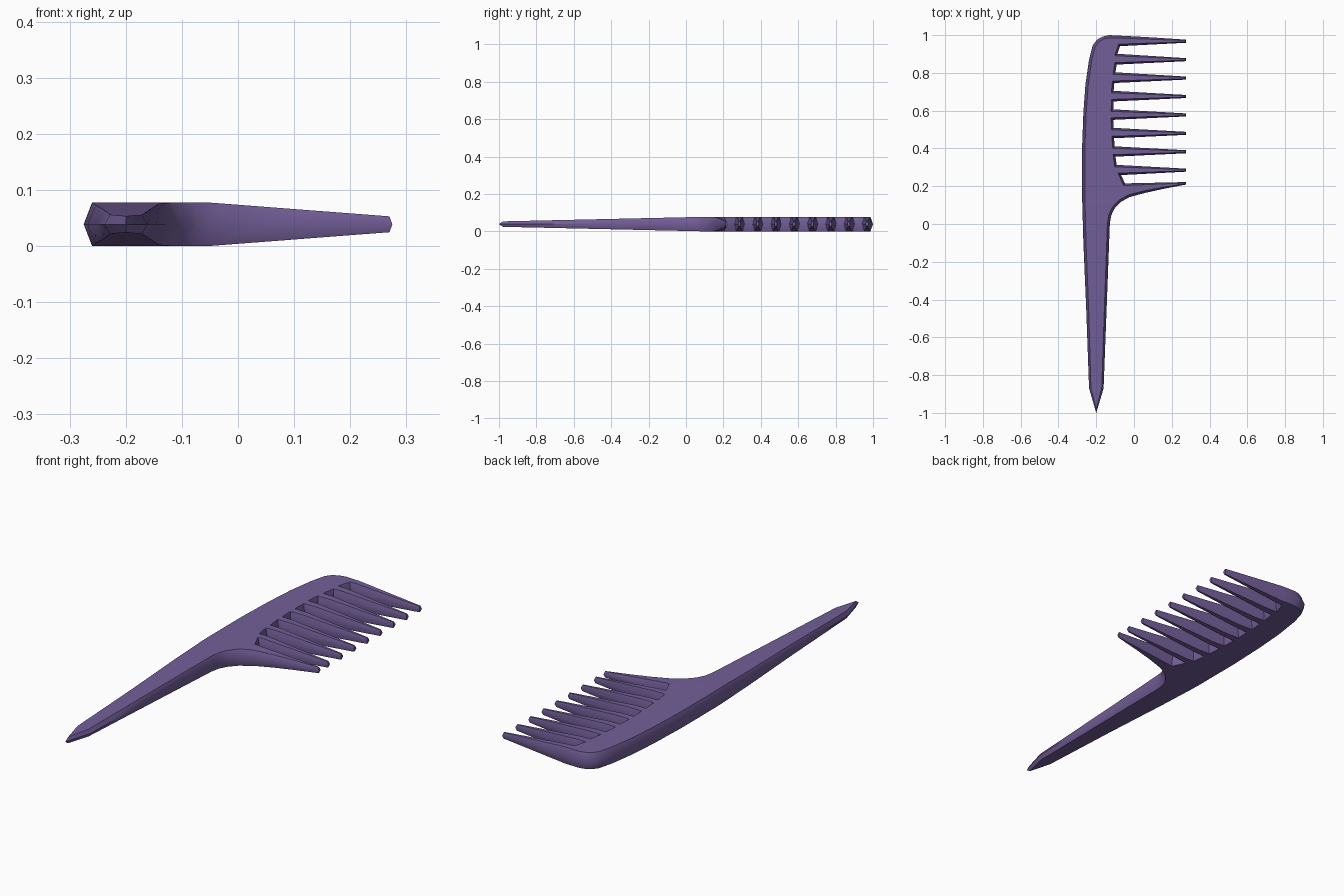
import bpy, bmesh
from mathutils import Vector

if "Cube" in bpy.data.objects:
    bpy.data.objects.remove(bpy.data.objects["Cube"])

TIP_X = 0.275          # x of all tooth tips
MID_Z, HALF = 0.039, 0.039

# --- outline of the widest (middle) layer: (x, y, bevel inset), counter-clockwise
outline = [(-0.20, -1.0, 0.006), (-0.161, -0.87, 0.010), (-0.145, -0.45, 0.012),
           (-0.128, 0.0, 0.013), (-0.121, 0.045, 0.013), (-0.103, 0.082, 0.013),
           (-0.073, 0.115, 0.013), (-0.025, 0.142, 0.013), (0.06, 0.165, 0.012),
           (0.16, 0.187, 0.009), (TIP_X, 0.209, 0.005)]

# gaps between teeth, bottom to top: x of the lower and upper root corner
gap_roots = [(-0.048, -0.068), (-0.092, -0.098), (-0.102, -0.106), (-0.108, -0.110),
             (-0.110, -0.108), (-0.108, -0.104), (-0.098, -0.092), (-0.087, -0.074)]
PITCH = 0.0975
for k, (lower_x, upper_x) in enumerate(gap_roots):
    tip_y = 0.285 + PITCH * k                       # centre of the tooth above this gap
    below_y = 0.222 if k == 0 else tip_y - PITCH + 0.008
    outline += [(TIP_X, below_y, 0.005), (lower_x, 0.215 + 0.098 * k, 0.011),
                (upper_x, 0.259 + PITCH * k, 0.011), (TIP_X, tip_y - 0.008, 0.005)]

# rounded top end and curved spine back down to the handle tip
outline += [(TIP_X, 0.976, 0.005), (0.06, 0.99, 0.011), (-0.13, 1.0, 0.014),
            (-0.165, 0.993, 0.015), (-0.197, 0.975, 0.015), (-0.219, 0.945, 0.015),
            (-0.238, 0.87, 0.015), (-0.257, 0.74, 0.015), (-0.268, 0.59, 0.015),
            (-0.275, 0.40, 0.015), (-0.275, 0.15, 0.015), (-0.268, -0.1, 0.014),
            (-0.253, -0.45, 0.013), (-0.238, -0.87, 0.010)]


def inset(points):
    """Mitred inward offset of the outline, giving the edge of the flat faces."""
    result = []
    n = len(points)
    for i, (x, y, d) in enumerate(points):
        p = Vector((x, y))
        a = (p - Vector(points[i - 1][:2])).normalized()
        b = (Vector(points[(i + 1) % n][:2]) - p).normalized()
        na, nb = Vector((-a.y, a.x)), Vector((-b.y, b.x))
        result.append(p + (na + nb) * d / max(0.12, 1 + na.dot(nb)))
    return result


def half_thickness(x, y):
    """Full in the body, thinning toward the tooth tips and the handle tip."""
    along_tooth = HALF - 0.0245 * max(0, x + 0.055) / 0.32
    along_handle = HALF - 0.0245 * max(0, 0.105 - y) / 1.09
    return min(along_tooth, along_handle)


# --- comb: flat top and bottom faces joined by a ridged edge
bm = bmesh.new()
inner = inset(outline)
mid = [bm.verts.new((x, y, 0)) for x, y, _ in outline]
top = [bm.verts.new((p.x, p.y, 1)) for p in inner]
bottom = [bm.verts.new((p.x, p.y, -1)) for p in inner]
bm.faces.new(top)
bm.faces.new(bottom[::-1])
for i in range(len(mid)):
    j = (i + 1) % len(mid)
    bm.faces.new((mid[i], mid[j], top[j], top[i]))
    bm.faces.new((bottom[i], bottom[j], mid[j], mid[i]))

# crease lines where the taper of teeth and handle starts
for co, no in (((-0.055, 0, 0), (1, 0, 0)), ((0, 0.105, 0), (0, 1, 0))):
    bmesh.ops.bisect_plane(bm, geom=bm.verts[:] + bm.edges[:] + bm.faces[:],
                           plane_co=co, plane_no=no, dist=1e-5)
for v in bm.verts:
    v.co.z = MID_Z + v.co.z * half_thickness(v.co.x, v.co.y)
bmesh.ops.triangulate(bm, faces=[f for f in bm.faces if len(f.verts) > 4])
bmesh.ops.recalc_face_normals(bm, faces=bm.faces[:])

mesh = bpy.data.meshes.new("comb")
bm.to_mesh(mesh)
bm.free()
comb = bpy.data.objects.new("comb", mesh)
bpy.context.collection.objects.link(comb)

purple = bpy.data.materials.new("purple plastic")
purple.diffuse_color = (0.17, 0.113, 0.315, 1)
purple.use_nodes = True
purple.node_tree.nodes["Principled BSDF"].inputs["Base Color"].default_value = purple.diffuse_color
mesh.materials.append(purple)

bpy.context.view_layer.objects.active = comb
comb.select_set(True)
bpy.ops.object.shade_smooth_by_angle(angle=0.85)
